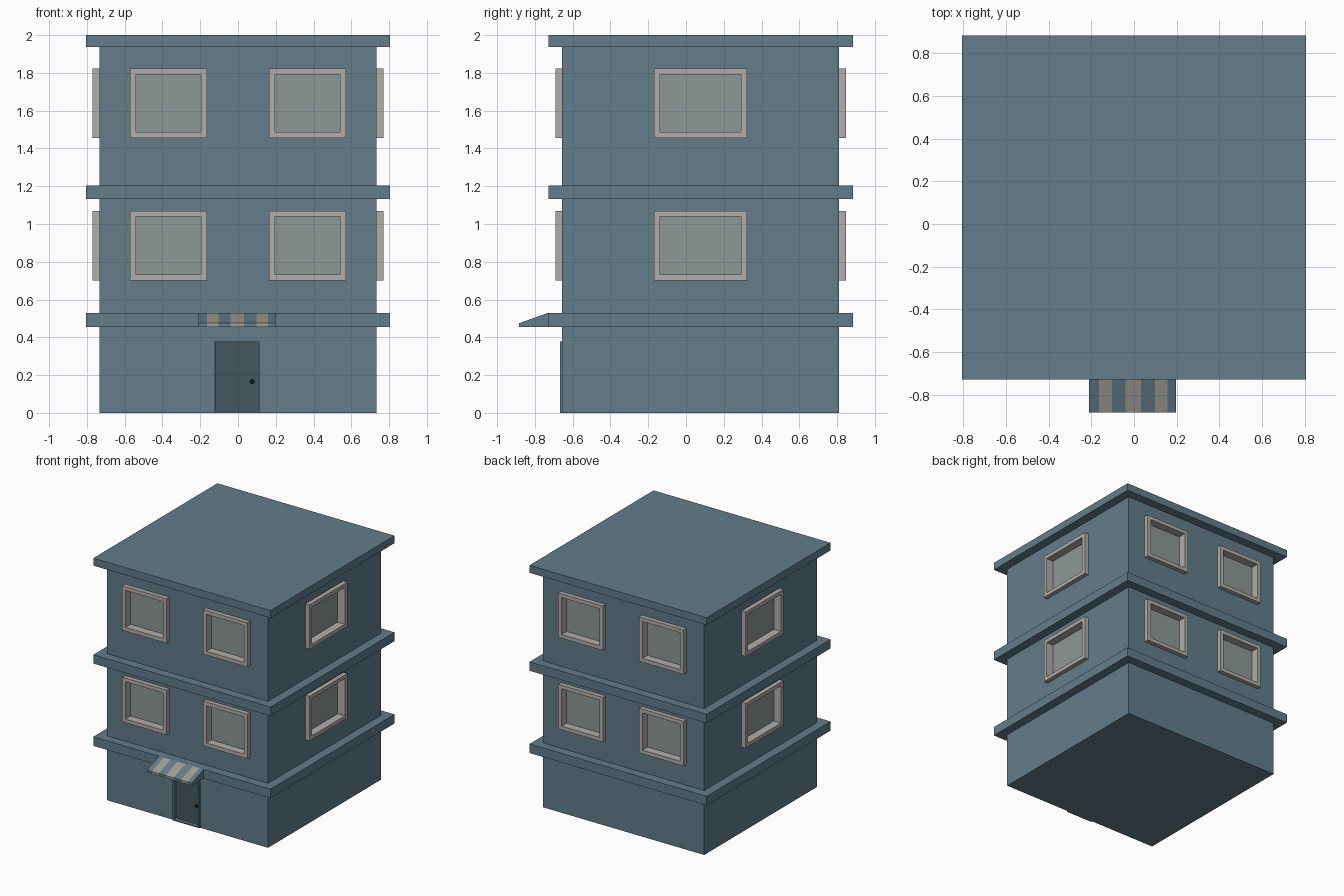
import bpy, bmesh, math
from mathutils import Matrix, Vector

if "Cube" in bpy.data.objects:
    bpy.data.objects.remove(bpy.data.objects["Cube"])

CY = 0.077          # plan centre in y
H = 0.733           # half width of the walls


def material(name, rgb):
    m = bpy.data.materials.new(name)
    m.diffuse_color = (*rgb, 1)
    m.use_nodes = True
    m.node_tree.nodes["Principled BSDF"].inputs["Base Color"].default_value = m.diffuse_color
    return m


WALL = material("wall_slate", (0.125, 0.205, 0.258))
FRAME = material("frame_grey", (0.45, 0.42, 0.40))
GLASS = material("glass_grey", (0.27, 0.31, 0.31))
DOOR = material("door_dark", (0.06, 0.093, 0.117))
STRIPE = material("stripe_cream", (0.36, 0.34, 0.30))
KNOB = material("knob_black", (0.015, 0.015, 0.015))


def add_box(bm, lo, hi, matrix=Matrix()):
    lo, hi = Vector(lo), Vector(hi)
    m = matrix @ Matrix.Translation((lo + hi) / 2) @ Matrix.Diagonal((*(hi - lo), 1))
    bmesh.ops.create_cube(bm, size=1, matrix=m)


def finish(name, bm, mats):
    bmesh.ops.recalc_face_normals(bm, faces=bm.faces)
    me = bpy.data.meshes.new(name)
    bm.to_mesh(me)
    bm.free()
    for m in mats:
        me.materials.append(m)
    ob = bpy.data.objects.new(name, me)
    bpy.context.collection.objects.link(ob)
    return ob


def box(name, lo, hi, mat):
    bm = bmesh.new()
    add_box(bm, lo, hi)
    return finish(name, bm, [mat])


cutters = bmesh.new()


def framed_panel(name, turn, u0, u1, z0, z1, proud, recess, border, mats):
    """Framed opening with a recessed panel, on the wall turned by 'turn' degrees."""
    place = Matrix.Translation((0, CY, 0)) @ Matrix.Rotation(math.radians(turn), 4, 'Z')
    front = -H - proud
    back = front + recess + 0.015
    bm = bmesh.new()
    add_box(bm, (u0, front, z0), (u1, back, z1))
    face = min(bm.faces, key=lambda f: f.calc_center_median().y)
    bmesh.ops.inset_region(bm, faces=[face], thickness=border)
    new = bmesh.ops.extrude_face_region(bm, geom=[face])["geom"]
    panel = next(g for g in new if isinstance(g, bmesh.types.BMFace))
    if face.is_valid:
        bmesh.ops.delete(bm, geom=[face], context='FACES_ONLY')
    bmesh.ops.translate(bm, verts=panel.verts, vec=(0, recess, 0))
    panel.material_index = 1
    bmesh.ops.transform(bm, matrix=place, verts=bm.verts)
    finish(name, bm, mats)
    # matching pocket in the wall, hidden behind the frame
    e = 0.006
    add_box(cutters, (u0 + e, -H - 0.1, z0 + e), (u1 - e, back + 0.002, z1 - e), place)


# Windows: two per front and back wall, one wider one per side wall, on two floors
for floor, (z0, z1) in {"lower": (0.702, 1.07), "upper": (1.456, 1.822)}.items():
    for side, turn in {"front": 0, "right": 90, "back": 180, "left": 270}.items():
        spans = [(-0.571, -0.165), (0.165, 0.571)] if turn % 180 == 0 else [(-0.246, 0.246)]
        for i, (a, b) in enumerate(spans):
            framed_panel(f"window_{floor}_{side}_{i + 1}", turn, a, b, z0, z1,
                         0.036, 0.066, 0.044, [FRAME, GLASS])

# Door with frame and knob
framed_panel("door", 0, -0.127, 0.116, 0.0, 0.378, 0.011, 0.03, 0.013, [WALL, DOOR])
bm = bmesh.new()
bmesh.ops.create_icosphere(bm, subdivisions=2, radius=0.012,
                           matrix=Matrix.Translation((0.075, CY - H + 0.01, 0.165)))
finish("door_knob", bm, [KNOB])

# Walls with window and door pockets cut out
walls = box("walls", (-H, CY - H, 0), (H, CY + H, 1.96), WALL)
cutter = finish("opening_cutter", cutters, [WALL])
cutter.hide_render = True
mod = walls.modifiers.new("openings", 'BOOLEAN')
mod.object = cutter
mod.operation = 'DIFFERENCE'
mod.solver = 'EXACT'
bpy.context.view_layer.objects.active = walls
bpy.ops.object.modifier_apply(modifier=mod.name)
bpy.data.objects.remove(cutter)

# Ledges between floors and the flat roof
S = 0.806
for name, z0, z1 in [("ledge_lower", 0.455, 0.53), ("ledge_upper", 1.132, 1.205),
                     ("roof", 1.938, 2.0)]:
    box(name, (-S, CY - S, z0), (S, CY + S, z1), WALL)

# Striped awning: one wedge profile, extruded per stripe
profile = [(CY - S, 0.53), (-0.883, 0.475), (-0.883, 0.455), (CY - S, 0.455)]
edges = [-0.21, -0.165, -0.103, -0.04, 0.032, 0.098, 0.158, 0.198]
bm = bmesh.new()
columns = [[bm.verts.new((x, y, z)) for y, z in profile] for x in edges]
for i, (a, b) in enumerate(zip(columns, columns[1:])):
    for j in range(4):
        if j != 3:      # the back sits against the ledge
            k = (j + 1) % 4
            bm.faces.new((a[j], a[k], b[k], b[j])).material_index = i % 2
bm.faces.new(columns[0])
bm.faces.new(columns[-1])
finish("awning", bm, [WALL, STRIPE])
